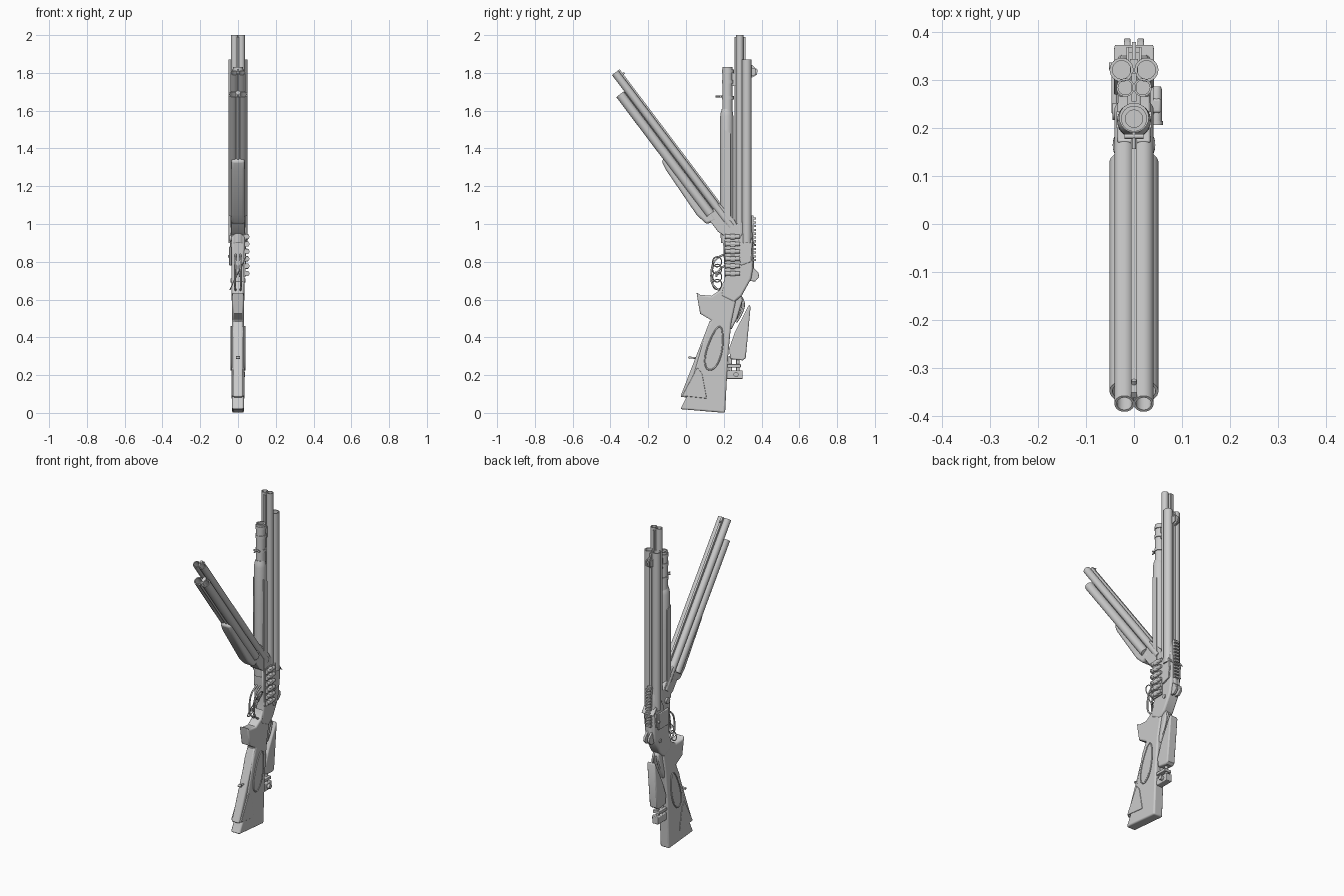
import bpy, bmesh, math
from mathutils import Vector

if "Cube" in bpy.data.objects:
    bpy.data.objects.remove(bpy.data.objects["Cube"])


def finish(name, bm, bevel=0.0, angle=35):
    bmesh.ops.recalc_face_normals(bm, faces=bm.faces)
    me = bpy.data.meshes.new(name)
    bm.to_mesh(me)
    bm.free()
    ob = bpy.data.objects.new(name, me)
    bpy.context.collection.objects.link(ob)
    if bevel:
        m = ob.modifiers.new("bevel", "BEVEL")
        m.width, m.segments, m.limit_method = bevel, 3, "ANGLE"
        m.angle_limit = math.radians(50)
    bpy.ops.object.select_all(action="DESELECT")
    bpy.context.view_layer.objects.active = ob
    ob.select_set(True)
    bpy.ops.object.shade_smooth_by_angle(angle=math.radians(angle))
    return ob


def plate(name, pts, half, x=0.0, bevel=0.0):
    """Side profile of (y, z) points, extruded across x."""
    bm = bmesh.new()
    a = [bm.verts.new((x - half, y, z)) for y, z in pts]
    b = [bm.verts.new((x + half, y, z)) for y, z in pts]
    bm.faces.new(a)
    bm.faces.new(b[::-1])
    for i in range(len(pts)):
        j = (i + 1) % len(pts)
        bm.faces.new((a[i], a[j], b[j], b[i]))
    return finish(name, bm, bevel)


def box(name, y0, y1, z0, z1, half, x=0.0, bevel=0.0):
    return plate(name, [(y0, z0), (y1, z0), (y1, z1), (y0, z1)], half, x, bevel)


def lathe(name, p0, p1, profile, n=24):
    """Turned part: profile of (distance along p0-p1, radius)."""
    p0, p1 = Vector(p0), Vector(p1)
    d = (p1 - p0).normalized()
    u = d.orthogonal().normalized()
    v = d.cross(u)
    bm = bmesh.new()
    rings = []
    for t, r in profile:
        rings.append([bm.verts.new(p0 + d * t + (u * math.cos(a) + v * math.sin(a)) * r)
                      for a in (2 * math.pi * k / n for k in range(n))])
    for A, B in zip(rings, rings[1:]):
        for k in range(n):
            bm.faces.new((A[k], A[(k + 1) % n], B[(k + 1) % n], B[k]))
    bm.faces.new(rings[0])
    bm.faces.new(rings[-1])
    return finish(name, bm)


def tube(name, p0, p1, r, bore=0.0):
    L = (Vector(p1) - Vector(p0)).length
    prof = [(0, r), (L, r)]
    if bore:
        prof += [(L, bore), (L - min(0.15, L * 0.8), bore)]
    return lathe(name, p0, p1, prof)


def wire(name, pts, r, closed=False):
    cu = bpy.data.curves.new(name, "CURVE")
    cu.dimensions, cu.bevel_depth, cu.bevel_resolution = "3D", r, 2
    cu.use_fill_caps = True
    sp = cu.splines.new("NURBS")
    sp.points.add(len(pts) - 1)
    for q, c in zip(sp.points, pts):
        q.co = (*c, 1)
    sp.use_cyclic_u, sp.use_endpoint_u, sp.order_u = closed, not closed, 3
    ob = bpy.data.objects.new(name, cu)
    bpy.context.collection.objects.link(ob)


# Upright barrel sets: short wide pair behind, long slim pair in front
for s in (-1, 1):
    tube("wide_barrel", (s * .026, .322, .9), (s * .026, .322, 1.87), .025, .019)
    tube("long_barrel", (s * .018, .285, .9), (s * .018, .285, 2.0), .019, .015)
box("long_barrel_rib", .256, .315, .95, 1.99, .005)
box("wide_barrel_rib", .31, .345, .95, 1.86, .008)
# Front sight with wings
plate("sight_post", [(.34, 1.77), (.375, 1.79), (.38, 1.815), (.34, 1.85)], .004)
for s in (-1, 1):
    plate("sight_wing", [(.34, 1.78), (.37, 1.79), (.37, 1.82), (.34, 1.83)], .003, s * .013)

# Magazine tube, pump grip and cap on the front of the upright barrels
lathe("pump_grip", (0, .216, .9), (0, .216, 1.62),
      [(0, .031), (.1, .035), (.45, .036), (.67, .035), (.69, .032), (.71, .026)])
tube("magazine_tube", (0, .22, 1.55), (0, .22, 1.83), .027, .018)
for z in (1.66, 1.745, 1.8):
    tube("magazine_band", (0, .222, z), (0, .222, z + .018), .031)
box("barrel_clamp", .21, .3, 1.73, 1.8, .014, bevel=.004)
tube("swivel_pin", (0, .2, 1.675), (0, .157, 1.675), .004)
tube("swivel_cross", (-.02, .183, 1.675), (.02, .183, 1.675), .005)
for s in (-1, 1):
    plate("pump_rail", [(.2, .93), (.235, .93), (.235, 1.48), (.2, 1.5)], .003, s * .034)

# Opened barrel set, leaning forward
D = Vector((0, -.603, .799))
N = Vector((0, .799, .603))
muzzle = Vector((0, -.373, 1.803))


def lean(x, along, off):
    return muzzle - D * along + N * off + Vector((x, 0, 0))


for s in (-1, 1):
    tube("leaning_long_barrel", lean(s * .02, 1.02, -.003), lean(s * .02, 0, -.003), .021, .016)
    tube("leaning_wide_barrel", lean(s * .026, .9, -.051), lean(s * .026, .107, -.051), .025, .019)


def lean_profile(name, pts, half, bevel=0.0):
    q = [lean(0, a, o) for a, o in pts]
    return plate(name, [(p.y, p.z) for p in q], half, bevel=bevel)


lean_profile("leaning_top_rib", [(.0, .012), (.0, .027), (1.0, .027), (1.0, .012)], .006)
lean_profile("leaning_middle_rib", [(.11, -.06), (.11, -.01), (1.0, -.01), (1.0, -.06)], .01)
tube("leaning_bead", lean(0, .03, .022), lean(0, .03, .036), .005)
tube("leaning_guide_tube", lean(0, .9, -.066), lean(0, .107, -.066), .01, .006)
lean_profile("leaning_forend", [(.52, -.055), (.52, -.088), (.57, -.098), (.86, -.112), (.93, -.1),
                                (.95, -.04), (.7, -.04)], .035, .012)
lean_profile("barrel_hinge_block", [(.9, -.075), (.88, .02), (1.0, .032), (1.07, .02), (1.07, -.05),
                                    (1.0, -.075)], .034, .005)
tube("hinge_pin", (-.045, .235, .925), (.045, .235, .925), .018)

# Receiver
plate("receiver", [(.195, .94), (.26, 1.0), (.345, 1.04), (.353, .92), (.355, .77), (.345, .71),
                   (.295, .62), (.255, .585), (.185, .62), (.207, .73), (.2, .82)], .034, bevel=.01)
plate("breech_block", [(.29, .78), (.345, .8), (.352, .9), (.375, .88), (.31, .97), (.27, .9)],
      .042, bevel=.006)
tube("receiver_plunger", (0, .335, .72), (0, .335, .83), .024)
# Sight rail teeth
box("sight_rail", .34, .358, .8, 1.045, .014)
for i in range(12):
    box("rail_tooth", .355, .37, .803 + i * .02, .814 + i * .02, .016)
# Hammers and latch
for s in (-1, 1):
    plate("hammer", [(.33, .7), (.365, .695), (.388, .72), (.382, .745), (.36, .765), (.335, .78)],
          .007, s * .014, bevel=.003)
    tube("side_screw", (s * .03, .3, .7), (s * .039, .3, .7), .011)
tube("bolt_handle", (-.03, .33, .83), (-.052, .33, .83), .007)
box("left_side_plate", .23, .33, .78, .88, .006, -.041, .004)

# Spare shell holder on the right side
box("shell_holder_plate", .205, .285, .72, .95, .004, .037)
for i in range(6):
    z = .738 + i * .039
    lathe("spare_shell", (.047, .207, z), (.047, .287, z),
          [(0, .0135), (.008, .0135), (.0085, .011), (.075, .011), (.08, .009)], 16)
    box("shell_loop", .232, .262, z - .014, z + .014, .0135, .043, .005)

# Trigger guards and triggers
for s in (-1, 1):
    wire("trigger_guard", [(s * .012, .205, .84), (s * .014, .15, .82), (s * .016, .13, .74),
                           (s * .016, .14, .66), (s * .012, .2, .64)], .005)
    wire("trigger", [(s * .009, .21, .78), (s * .009, .17, .765), (s * .009, .16, .72)], .005)
for i in range(4):
    c = (.165, .68 + i * .04)
    wire("guard_ring", [((-.03 + .02 * i) + .012 * math.sin(a), c[0] + .025 * math.cos(a),
                         c[1] + .028 * math.sin(a)) for a in
                        (k * math.pi / 5 for k in range(10))], .003, True)

# Stock with hand grip
plate("stock", [(.2, .7), (.245, .68), (.265, .6), (.24, .48), (.222, .29), (.207, 0), (-.03, .02),
                (.01, .1), (.105, .43), (.135, .49), (.075, .525), (.065, .58), (.055, .64), (.075, .625),
                (.135, .62), (.18, .65)], .031, bevel=.014)
plate("second_stock", [(-.03, .085), (.117, .07), (.13, .2), (.165, .5), (.125, .485), (.1, .42)],
      .026, bevel=.008)
plate("butt_inlay", [(-.02, .09), (.11, .076), (.085, .21), (.06, .24)], .034, bevel=.003)
plate("grip_neck", [(.18, .66), (.27, .66), (.3, .6), (.27, .5), (.24, .44), (.2, .5)], .022, bevel=.008)

# Oval cheek pads on both sides
oval = []
for k in range(28):
    a = 2 * math.pi * k / 28
    u, v = .04 * math.cos(a) * (1 - .25 * math.sin(a)), .115 * math.sin(a)
    oval.append((.152 + u + v * .22, .342 + v))
for s in (-1, 1):
    plate("oval_pad", oval, .004, s * .033, bevel=.003)
    wire("oval_rim", [(s * .036, y, z) for y, z in oval], .004, True)

# Raised cheek rest and its bracket behind the stock
plate("cheek_rest", [(.335, .575), (.342, .56), (.316, .29), (.3, .278), (.235, .285), (.228, .34),
                     (.26, .43)], .027, bevel=.01)
for y in (.235, .275):
    tube("rest_post", (0, y, .22), (0, y, .3), .009)
box("rest_bracket", .205, .3, .18, .225, .02, bevel=.004)
box("rest_slider", .215, .29, .24, .258, .024, bevel=.003)
tube("rest_knob", (.018, .265, .203), (.036, .265, .203), .013)
for x, y in ((-.012, .26), (.012, .275)):
    wire("tang_lever", [(x, .25, .66), (x, y + .04, .6), (x, y + .02, .52), (x, y - .01, .48)], .006)

# Sling stud
tube("sling_stud", (0, .07, .29), (0, .015, .293), .005)
tube("sling_ring", (-.01, .018, .293), (.01, .018, .293), .007)
